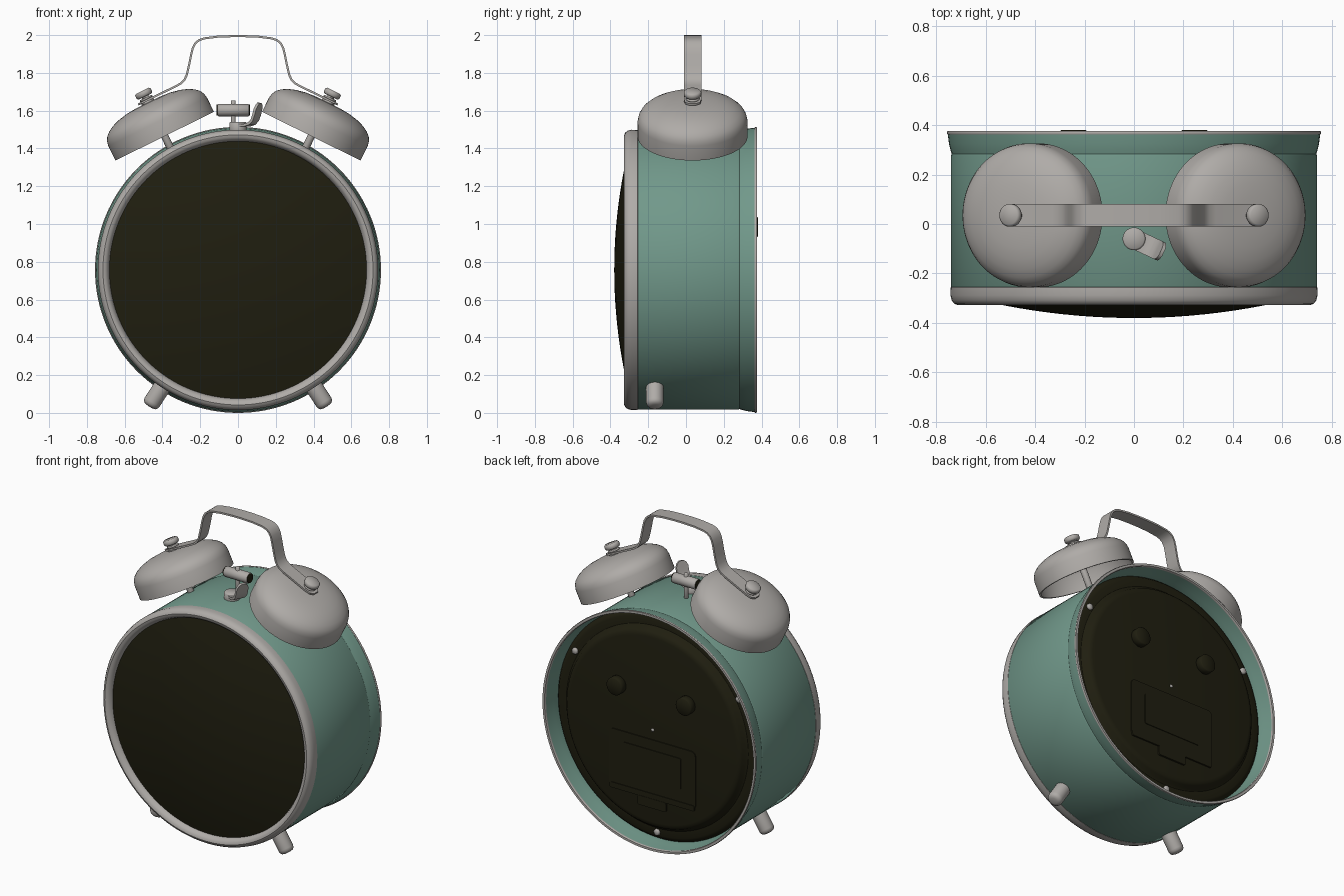
import bpy, bmesh, math
from mathutils import Matrix, Vector

if "Cube" in bpy.data.objects:
    bpy.data.objects.remove(bpy.data.objects["Cube"])

CZ = 0.757          # height of the clock axis
BELL_Y = 0.035      # depth of the bells and handle


def material(name, rgb):
    m = bpy.data.materials.new(name)
    m.diffuse_color = (*rgb, 1)
    m.use_nodes = True
    m.node_tree.nodes["Principled BSDF"].inputs["Base Color"].default_value = m.diffuse_color
    return m


CHROME = material("brushed_metal", (0.43, 0.41, 0.39))
TEAL = material("teal_paint", (0.165, 0.315, 0.255))
DARK = material("dark_glass", (0.014, 0.013, 0.005))


def finish(bm, name, mat, matrix=Matrix(), angle=35):
    bmesh.ops.recalc_face_normals(bm, faces=bm.faces)
    me = bpy.data.meshes.new(name)
    bm.to_mesh(me)
    bm.free()
    me.transform(matrix)
    me.materials.append(mat)
    me.shade_smooth()
    me.set_sharp_from_angle(angle=math.radians(angle))
    ob = bpy.data.objects.new(name, me)
    bpy.context.collection.objects.link(ob)
    return ob


def lathe(name, profile, mat, matrix=Matrix(), n=96, closed=False, angle=35):
    """Spin (radius, height) points about local z."""
    bm = bmesh.new()
    rings = []
    for r, h in profile:
        if r < 1e-6:
            rings.append([bm.verts.new((0, 0, h))] * n)
        else:
            rings.append([bm.verts.new((r * math.cos(2 * math.pi * i / n),
                                        r * math.sin(2 * math.pi * i / n), h)) for i in range(n)])
    pairs = list(zip(rings, rings[1:])) + ([(rings[-1], rings[0])] if closed else [])
    for a, b in pairs:
        for i in range(n):
            j = (i + 1) % n
            vs = list(dict.fromkeys((a[i], a[j], b[j], b[i])))
            if len(vs) > 2:
                bm.faces.new(vs)
    return finish(bm, name, mat, matrix, angle)


def rod(name, r, h0, h1, mat, matrix, n=32, b=0.006):
    """Solid cylinder with softened ends."""
    return lathe(name, [(0, h0), (r - b, h0), (r, h0 + b), (r, h1 - b), (r - b, h1), (0, h1)],
                 mat, matrix, n, angle=50)


def strip(name, path, width, thick, mat, matrix=Matrix()):
    """Bent metal band along (x, z) points; width is one number or one per point."""
    if not isinstance(width, list):
        width = [width] * len(path)
    bm = bmesh.new()
    rings = []
    for i, (x, z) in enumerate(path):
        p, q = path[max(i - 1, 0)], path[min(i + 1, len(path) - 1)]
        t = Vector((q[0] - p[0], q[1] - p[1])).normalized()
        nx, nz = t.y * thick, -t.x * thick
        w = width[i] / 2
        rings.append([bm.verts.new(c) for c in ((x, -w, z), (x, w, z),
                                                (x + nx, w, z + nz), (x + nx, -w, z + nz))])
    for a, b in zip(rings, rings[1:]):
        for k in range(4):
            bm.faces.new((a[k], a[(k + 1) % 4], b[(k + 1) % 4], b[k]))
    bm.faces.new(rings[0])
    bm.faces.new(rings[-1])
    return finish(bm, name, mat, matrix, 40)


def plate(name, x, z, w, h, y0, y1, mat, r=0.02):
    """Rounded rectangle lying in the back plane."""
    bm = bmesh.new()
    bmesh.ops.create_cube(bm, size=1)
    bmesh.ops.scale(bm, vec=(w, y1 - y0, h), verts=bm.verts)
    es = [e for e in bm.edges if abs(e.verts[0].co.y - e.verts[1].co.y) > 1e-4]
    bmesh.ops.bevel(bm, geom=es, offset=r, segments=4, affect='EDGES', profile=0.5)
    return finish(bm, name, mat, Matrix.Translation((x, (y0 + y1) / 2, z)))


# local z -> world +y, on the clock axis
AXIS = Matrix.Translation((0, 0, CZ)) @ Matrix.Rotation(-math.pi / 2, 4, 'X')


def on_back(x, z):
    return Matrix.Translation((x, 0, z)) @ Matrix.Rotation(-math.pi / 2, 4, 'X')


# case: thin drum that flares at the open back
lathe("case", [(0.70, -0.262), (0.736, -0.262), (0.74, -0.255), (0.74, 0.275), (0.737, 0.283),
               (0.742, 0.30), (0.748, 0.325), (0.753, 0.366), (0.738, 0.366), (0.728, 0.30),
               (0.72, 0.26), (0.715, -0.24)], TEAL, AXIS, 128, True)
lathe("back_rim", [(0.737, 0.362), (0.754, 0.362), (0.757, 0.368), (0.754, 0.375),
                   (0.740, 0.375), (0.736, 0.368)], CHROME, AXIS, 128, True, 60)

# front bezel and domed glass
lathe("front_bezel", [(0.68, -0.25), (0.732, -0.25), (0.741, -0.256), (0.742, -0.288), (0.737, -0.308),
                      (0.728, -0.321), (0.715, -0.327), (0.702, -0.324), (0.690, -0.314),
                      (0.680, -0.292)], CHROME, AXIS, 128, True)
lathe("glass", [(0.69 * k / 12, -0.38 + 0.088 * (k / 12) ** 2) for k in range(13)], DARK, AXIS, 128)

# back panel with raised centre
lathe("back_panel", [(0.722, 0.262), (0.705, 0.282), (0.69, 0.288), (0.645, 0.29), (0.632, 0.30),
                     (0.622, 0.32), (0.61, 0.331), (0.59, 0.335), (0, 0.335)], DARK, AXIS, 128)
for k in range(3):
    a = math.radians(-90 + 120 * k)
    rod("panel_screw", 0.02, 0.28, 0.305, CHROME,
        on_back(0.67 * math.cos(a), CZ + 0.67 * math.sin(a)), 20)
rod("centre_screw", 0.01, 0.33, 0.342, CHROME, on_back(0, CZ), 16, 0.003)
for s in (-1, 1):
    rod("setting_knob", 0.056, 0.33, 0.38, DARK, on_back(s * 0.245, 0.985), 40)

# battery cover, its inner panel and its latch
plate("battery_cover", 0, 0.51, 0.61, 0.37, 0.33, 0.341, DARK, 0.03)
plate("battery_cover_panel", 0, 0.53, 0.41, 0.20, 0.335, 0.346, DARK, 0.012)
plate("battery_ledge", 0, 0.335, 0.60, 0.035, 0.335, 0.345, DARK, 0.01)
plate("battery_latch", 0, 0.29, 0.20, 0.06, 0.33, 0.347, DARK, 0.01)

# bells, posts, nuts and feet, mirrored left and right
BELL = [(0.291, 0), (0.291, 0.085), (0.286, 0.11), (0.274, 0.132), (0.252, 0.152), (0.22, 0.17),
        (0.18, 0.184), (0.13, 0.194), (0.07, 0.199), (0, 0.20), (0, 0.19), (0.13, 0.183),
        (0.21, 0.163), (0.258, 0.134), (0.276, 0.10), (0.28, 0.0)]
for side, s in (("left", -1), ("right", 1)):
    m = Matrix.Translation((s * 0.388, BELL_Y, 1.465)) @ Matrix.Rotation(s * math.radians(26.3), 4, 'Y')
    lathe(side + "_bell", BELL, CHROME, m, 96, True, 40)
    rod(side + "_bell_post", 0.02, -0.14, 0.24, CHROME, m, 24)
    rod(side + "_bell_washer", 0.036, 0.196, 0.209, CHROME, m, 32, 0.003)
    rod(side + "_bell_nut_collar", 0.036, 0.217, 0.228, CHROME, m, 32, 0.003)
    rod(side + "_bell_nut", 0.046, 0.234, 0.268, CHROME, m, 40, 0.008)
    f = Matrix.Translation((0, -0.165, CZ)) @ Matrix.Rotation(s * math.radians(180 - 33), 4, 'Y')
    lathe(side + "_foot", [(0, 0.70), (0.046, 0.70), (0.046, 0.835), (0.043, 0.848),
                           (0.034, 0.858), (0.02, 0.862), (0, 0.863)], CHROME, f, 40, False, 50)

# carrying handle
half = [(0.03, 2.0), (0.11, 1.997), (0.18, 1.988), (0.207, 1.979), (0.229, 1.962), (0.244, 1.935),
        (0.253, 1.90), (0.265, 1.84), (0.277, 1.79), (0.288, 1.767), (0.305, 1.749), (0.33, 1.735),
        (0.483, 1.661), (0.515, 1.645), (0.53, 1.638)]
wid = [0.092] * 13 + [0.08, 0.04]
strip("handle", [(-x, z) for x, z in reversed(half)] + half, wid[::-1] + wid, 0.011, CHROME,
      Matrix.Translation((0, BELL_Y, 0)))

# hammer between the bells, with dark striking ends
hm = Matrix.Translation((-0.025, BELL_Y, 1.603)) @ Matrix.Rotation(math.pi / 2, 4, 'Y')
rod("hammer_head", 0.033, -0.083, 0.083, CHROME, hm, 32, 0.004)
for s in (-1, 1):
    rod("hammer_end", 0.029, s * 0.0845 - 0.004, s * 0.0845 + 0.004, DARK, hm, 32, 0.001)
rod("hammer_stem", 0.013, 1.47, 1.655, CHROME, Matrix.Translation((-0.025, BELL_Y, 0)), 20, 0.004)

# stop lever: round base with a curled paddle
rod("lever_base", 0.046, 1.47, 1.54, CHROME, Matrix.Translation((0, -0.06, 0)), 40)
strip("lever_paddle", [(0, 1.53), (0.05, 1.53), (0.075, 1.537), (0.092, 1.553), (0.102, 1.58),
                       (0.11, 1.61), (0.116, 1.63), (0.119, 1.642)],
      [0.08, 0.08, 0.08, 0.08, 0.08, 0.078, 0.06, 0.028], 0.014, CHROME,
      Matrix.Translation((0, -0.06, 0)) @ Matrix.Rotation(math.radians(-25), 4, 'Z'))
